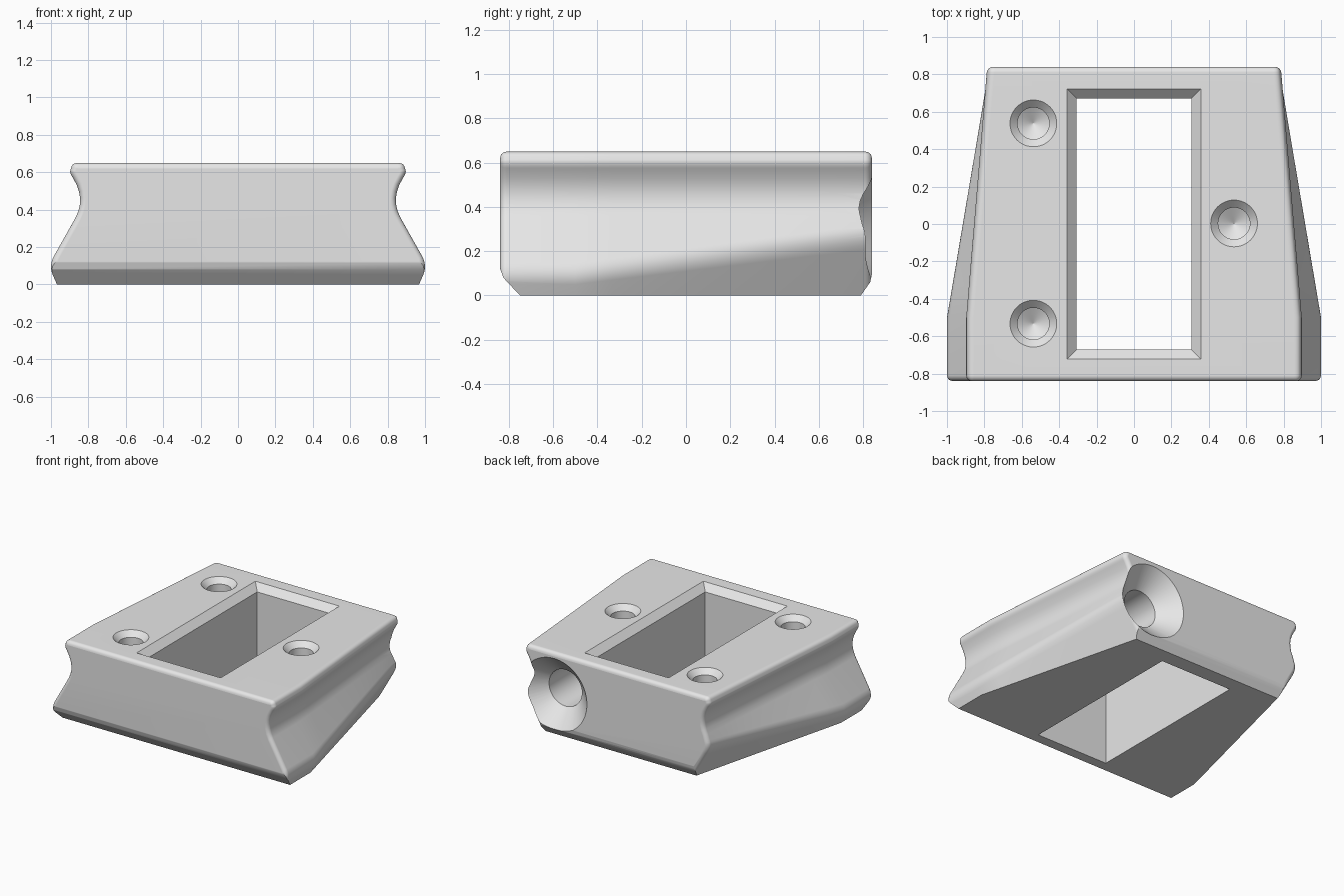
import bpy, bmesh, math
from mathutils import Vector

cube = bpy.data.objects.get("Cube")
if cube:
    bpy.data.objects.remove(cube, do_unlink=True)

HALF_LEN = 0.84      # half depth along y
HEIGHT = 0.65
TAPER_START = -0.5   # sides run straight in front of this
ROUND = 0.03         # rounding of the end edges


def skin(name, rings):
    """Closed solid through a list of rings with equal point counts."""
    bm = bmesh.new()
    loops = [[bm.verts.new(p) for p in ring] for ring in rings]
    n = len(loops[0])
    for a, b in zip(loops, loops[1:]):
        for i in range(n):
            j = (i + 1) % n
            bm.faces.new((a[i], a[j], b[j], b[i]))
    bm.faces.new(loops[0])
    bm.faces.new(loops[-1])
    bmesh.ops.recalc_face_normals(bm, faces=bm.faces)
    mesh = bpy.data.meshes.new(name)
    bm.to_mesh(mesh)
    bm.free()
    obj = bpy.data.objects.new(name, mesh)
    bpy.context.scene.collection.objects.link(obj)
    return obj


def curve(a, c, b, steps=6):
    """Quadratic curve from a to b pulled towards c."""
    a, b, c = Vector(a), Vector(b), Vector(c)
    return [a * (1 - t) ** 2 + c * 2 * t * (1 - t) + b * t * t
            for t in (i / steps for i in range(steps + 1))]


def section(y, inset=0.0):
    """Waisted cross-section at y, shrunk inwards by inset."""
    t = max(0.0, (y - TAPER_START) / (HALF_LEN - TAPER_START))

    def mix(front, back):
        return Vector(front).lerp(Vector(back), t)

    shift = -0.112 * t
    side = [mix((0.968, 0), (0.63, 0))]
    side += curve(mix((0.99, 0.05), (0.75, 0.21)),
                  mix((1.012, 0.10), (0.788, 0.275)),
                  mix((0.985, 0.15), (0.767, 0.32)))
    side += curve((0.867 + shift, 0.36), (0.815 + shift, 0.46),
                  (0.88 + shift, 0.565))
    side += curve((0.88 + shift, 0.565), (0.905 + shift, 0.60),
                  (0.893 + shift, 0.62))[1:]
    side += curve((0.893 + shift, 0.62), (0.888 + shift, HEIGHT),
                  (0.855 + shift, HEIGHT))[1:]
    ring = side + [Vector((-p.x, p.y)) for p in reversed(side)]
    out = []
    for i, p in enumerate(ring):
        d = ring[(i + 1) % len(ring)] - ring[i - 1]
        q = p - Vector((d.y, -d.x)).normalized() * inset
        if p.y == 0:
            q = Vector((p.x - math.copysign(inset, p.x), 0))
        out.append((q.x, y, q.y))
    return out


def end_rings(sign):
    """Rounded end, from the flat cap towards the middle."""
    rings = []
    for k in range(5):
        a = math.radians(22.5 * k)
        y = sign * (HALF_LEN - ROUND * (1 - math.cos(a)))
        rings.append(section(y, ROUND * (1 - math.sin(a))))
    return rings


def drill(name, origin, axis, profile, seg=48):
    """Round cutter; profile holds (radius, depth) pairs along axis."""
    axis = Vector(axis)
    u = axis.orthogonal().normalized()
    v = axis.cross(u)
    return skin(name, [[Vector(origin) + axis * d
                        + (u * math.cos(a) + v * math.sin(a)) * r
                        for a in (2 * math.pi * i / seg for i in range(seg))]
                       for r, d in profile])


def rectangle(hx, hy, z):
    return [(hx, hy, z), (-hx, hy, z), (-hx, -hy, z), (hx, -hy, z)]


# Main body, lofted along y
middle = [TAPER_START + (HALF_LEN - TAPER_START) * i / 8 for i in range(8)]
body = skin("waisted_block", end_rings(-1) + [section(y) for y in middle]
            + end_rings(1)[::-1])

cutters = []

# Bottom edge trims at the front and the back
trims = {
    "front_trim": [(-0.9, 0.125), (-0.841, 0.125), (-0.825, 0.08),
                   (-0.75, 0), (-0.75, -0.1), (-0.9, -0.1)],
    "back_trim": [(0.9, 0.1), (0.841, 0.1), (0.832, 0.06),
                  (0.79, 0), (0.79, -0.1), (0.9, -0.1)],
}
for name, outline in trims.items():
    cutters.append(skin(name, [[(x, y, z) for y, z in outline]
                               for x in (-1.2, 1.2)]))

# Rectangular window with a bevelled rim
cutters.append(skin("window_cut", [rectangle(0.378, 0.742, HEIGHT + 0.02),
                                   rectangle(0.307, 0.672, HEIGHT - 0.05),
                                   rectangle(0.307, 0.672, -0.1)]))

# Three countersunk blind holes in the top
for x, y in ((-0.538, 0.538), (-0.538, -0.533), (0.535, 0.003)):
    cutters.append(drill("top_hole_cut", (x, y, HEIGHT), (0, 0, -1),
                         [(0.145, -0.02), (0.085, 0.04),
                          (0.085, 0.27), (0.001, 0.32)]))

# Large countersunk hole in the back
cutters.append(drill("back_hole_cut", (0.535, HALF_LEN, 0.325), (0, -1, 0),
                     [(0.30, -0.02), (0.14, 0.14),
                      (0.14, 0.58), (0.001, 0.66)], 64))

for cutter in cutters:
    cutter.hide_render = True
    mod = body.modifiers.new(cutter.name, 'BOOLEAN')
    mod.operation = 'DIFFERENCE'
    mod.solver = 'EXACT'
    mod.object = cutter

# Bake the cuts and drop the cutters
bpy.context.view_layer.update()
evaluated = body.evaluated_get(bpy.context.evaluated_depsgraph_get())
final = bpy.data.meshes.new_from_object(evaluated)
body.modifiers.clear()
body.data = final
for cutter in cutters:
    bpy.data.objects.remove(cutter, do_unlink=True)

# Plain grey material
grey = bpy.data.materials.new("light_grey")
grey.use_nodes = True
colour = (0.8, 0.8, 0.8, 1)
grey.diffuse_color = colour
grey.node_tree.nodes["Principled BSDF"].inputs["Base Color"].default_value = colour
final.materials.clear()
final.materials.append(grey)

# Smooth curves, crisp edges
bpy.ops.object.select_all(action='DESELECT')
body.select_set(True)
bpy.context.view_layer.objects.active = body
bpy.ops.object.shade_smooth_by_angle(angle=math.radians(28))
weighted = body.modifiers.new("weighted_normals", 'WEIGHTED_NORMAL')
weighted.keep_sharp = True
